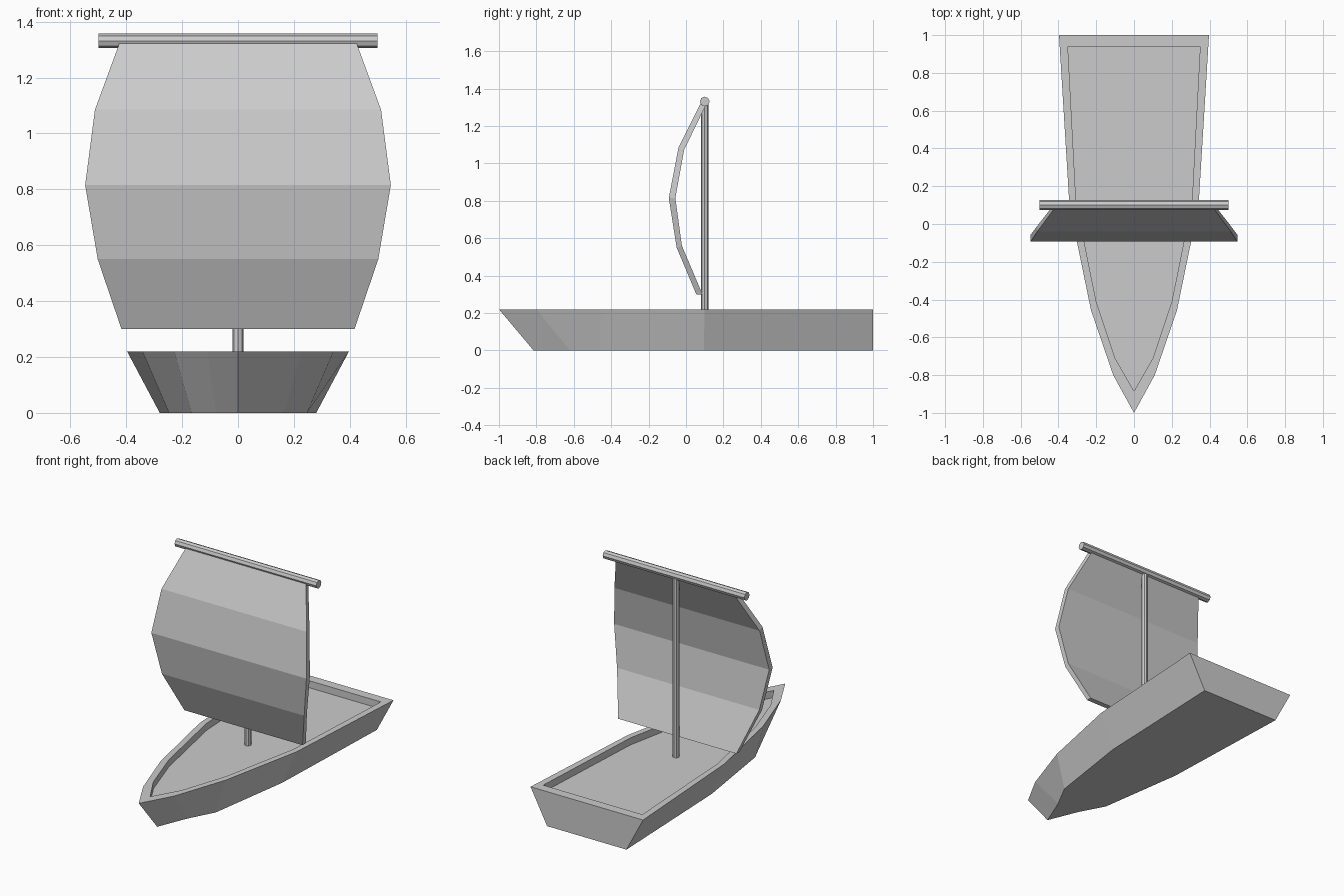
import bpy, bmesh, math

if "Cube" in bpy.data.objects:
    bpy.data.objects.remove(bpy.data.objects["Cube"])


def make_object(name, verts, faces):
    mesh = bpy.data.meshes.new(name)
    bm = bmesh.new()
    vs = [bm.verts.new(v) for v in verts]
    for f in faces:
        bm.faces.new([vs[i] for i in f])
    bmesh.ops.recalc_face_normals(bm, faces=bm.faces)
    bm.to_mesh(mesh)
    bm.free()
    obj = bpy.data.objects.new(name, mesh)
    bpy.context.collection.objects.link(obj)
    return obj


def loft(name, rings):
    """Skin a stack of equal closed rings and cap both ends."""
    n = len(rings[0])
    faces = [list(range(n)), [(len(rings) - 1) * n + i for i in range(n)]]
    for r in range(len(rings) - 1):
        for i in range(n):
            j = (i + 1) % n
            faces.append([r * n + i, r * n + j, (r + 1) * n + j, (r + 1) * n + i])
    return make_object(name, [v for ring in rings for v in ring], faces)


def outline(half, z):
    """Mirror half an outline (bow first) into a closed ring."""
    right = [(x, y, z) for x, y in half]
    left = [(-x, y, z) for x, y in reversed(half[1:])]
    return right + left


# Hull: flared sides, flat rim and a shallow sunken deck
keel = [(0, -0.815), (0.08, -0.62), (0.165, -0.46), (0.247, 0.095), (0.28, 1)]
gunwale = [(0, -1), (0.11, -0.80), (0.228, -0.455), (0.342, 0.10), (0.397, 1)]
inner = [(0, -0.885), (0.10, -0.71), (0.20, -0.41), (0.307, 0.12), (0.35, 0.94)]
RIM_Z, DECK_Z = 0.22, 0.175
loft("hull", [outline(keel, 0), outline(gunwale, RIM_Z),
              outline(inner, RIM_Z), outline(inner, DECK_Z)])

# Sail: billowing strip; each row is half width, front (y, z), back (y, z)
rows = [(0.417, (0.055, 0.30), (0.088, 0.30)),
        (0.502, (-0.05, 0.55), (-0.022, 0.56)),
        (0.547, (-0.092, 0.815), (-0.057, 0.815)),
        (0.512, (-0.04, 1.085), (-0.010, 1.072)),
        (0.42, (0.085, 1.335), (0.108, 1.315))]
loft("sail", [[(-w, *f), (w, *f), (w, *b), (-w, *b)] for w, f, b in rows])


# Mast and yard: eight-sided poles
def pole(name, radius, length, loc, rot=(0, 0, 0)):
    bpy.ops.mesh.primitive_cylinder_add(vertices=8, radius=radius, depth=length,
                                        location=loc, rotation=rot)
    bpy.context.object.name = name


pole("mast", 0.02, 1.33 - DECK_Z, (0, 0.10, (1.33 + DECK_Z) / 2))
pole("yard", 0.026, 1.0, (0, 0.10, 1.331), (0, math.pi / 2, 0))
